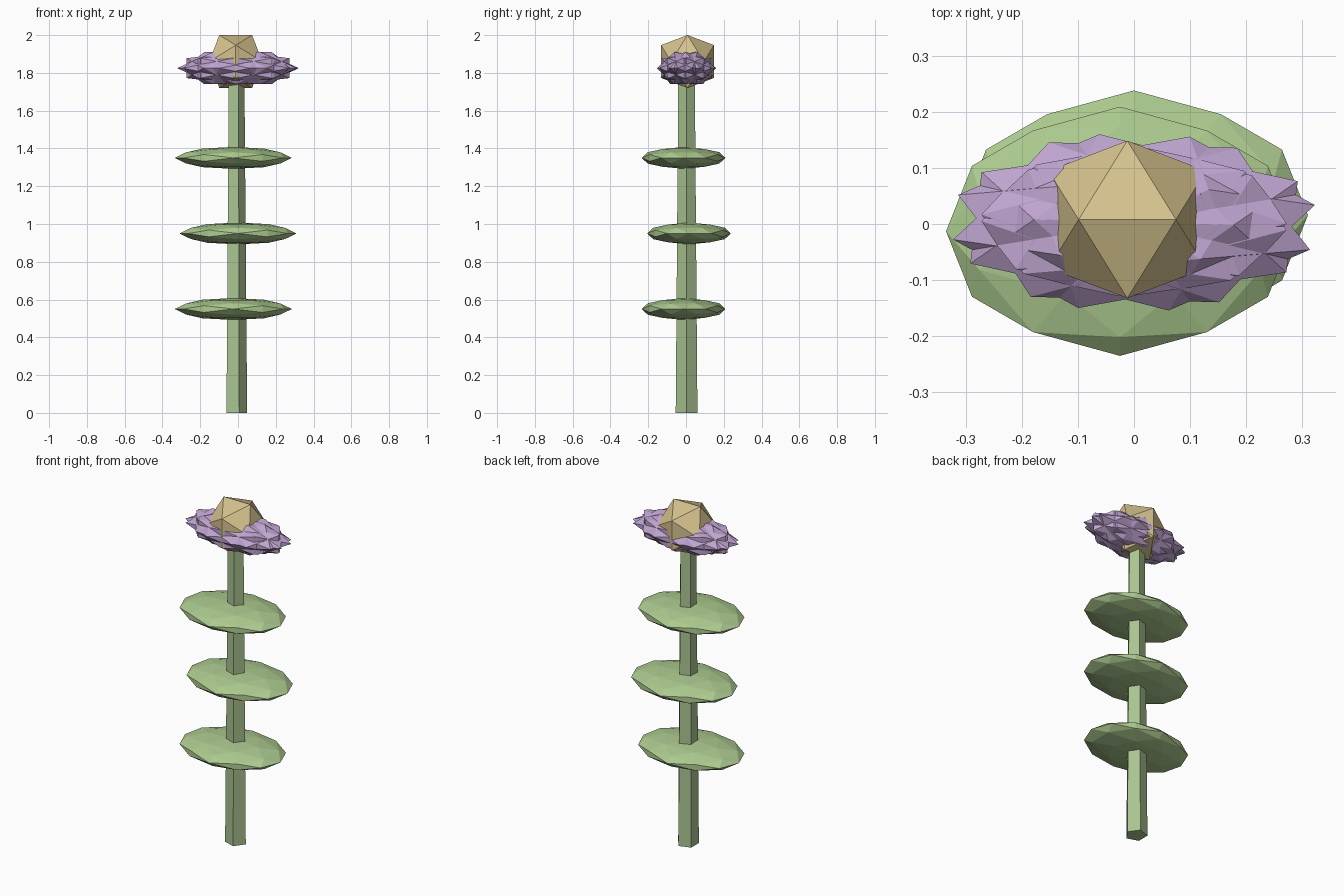
import bpy, bmesh, math
from mathutils import Matrix, Vector

if "Cube" in bpy.data.objects:
    bpy.data.objects.remove(bpy.data.objects["Cube"])

EDGE_UP = Matrix.Rotation(-math.atan(2 / (1 + math.sqrt(5))), 4, 'Y')


def material(name, rgb):
    m = bpy.data.materials.new(name)
    m.diffuse_color = (*rgb, 1)
    m.use_nodes = True
    m.node_tree.nodes["Principled BSDF"].inputs["Base Color"].default_value = m.diffuse_color
    return m


def finish(bm, name, mat):
    me = bpy.data.meshes.new(name)
    bm.to_mesh(me)
    bm.free()
    me.materials.append(mat)
    ob = bpy.data.objects.new(name, me)
    bpy.context.collection.objects.link(ob)
    return ob


def ico(bm, level, centre, size, yaw=0.0):
    """Edge-up icosphere, turned about z, then stretched and moved."""
    m = (Matrix.Translation(centre) @ Matrix.Diagonal((*size, 1))
         @ Matrix.Rotation(yaw, 4, 'Z') @ EDGE_UP)
    bmesh.ops.create_icosphere(bm, subdivisions=level, radius=1, matrix=m)


stem_green = material("stem_green", (0.40, 0.55, 0.28))
leaf_green = material("leaf_green", (0.42, 0.60, 0.28))
purple = material("petal_purple", (0.52, 0.37, 0.63))
gold = material("centre_gold", (0.67, 0.54, 0.27))

# Stem: tapered five-sided post with a corner towards +x
bm = bmesh.new()
rings = []
for z, r in ((0, 0.0605), (1.78, 0.046)):
    rings.append([bm.verts.new((-0.012 + r * math.cos(math.tau * k / 5),
                                0.003 + r * math.sin(math.tau * k / 5), z))
                  for k in range(5)])
low, high = rings
for k in range(5):
    j = (k + 1) % 5
    bm.faces.new((low[k], low[j], high[j], high[k]))
bm.faces.new(low[::-1])
bm.faces.new(high)
finish(bm, "stem", stem_green)

# Leaves: three flat lenses, offset to alternate sides
for i, (x, y) in enumerate(((-0.025, -0.013), (0.0, 0.016), (-0.025, -0.013))):
    bm = bmesh.new()
    ico(bm, 2, (x, y, 0.55 + 0.4 * i), (0.31, 0.222, 0.058))
    finish(bm, f"leaf_{i + 1}", leaf_green)

# Petals: a spiky cluster of overlapping stretched icosahedra
bm = bmesh.new()
for k in range(8):
    a = math.tau * k / 8
    c = Vector((0.01 * math.cos(a), 0.003 + 0.006 * math.sin(a), 1.825))
    ico(bm, 1, c, (0.32, 0.155, 0.1), a - 0.06)
finish(bm, "petals", purple)

# Flower centre
bm = bmesh.new()
ico(bm, 1, (-0.012, 0.008, 1.86), (0.165, 0.165, 0.165))
finish(bm, "flower_centre", gold)
